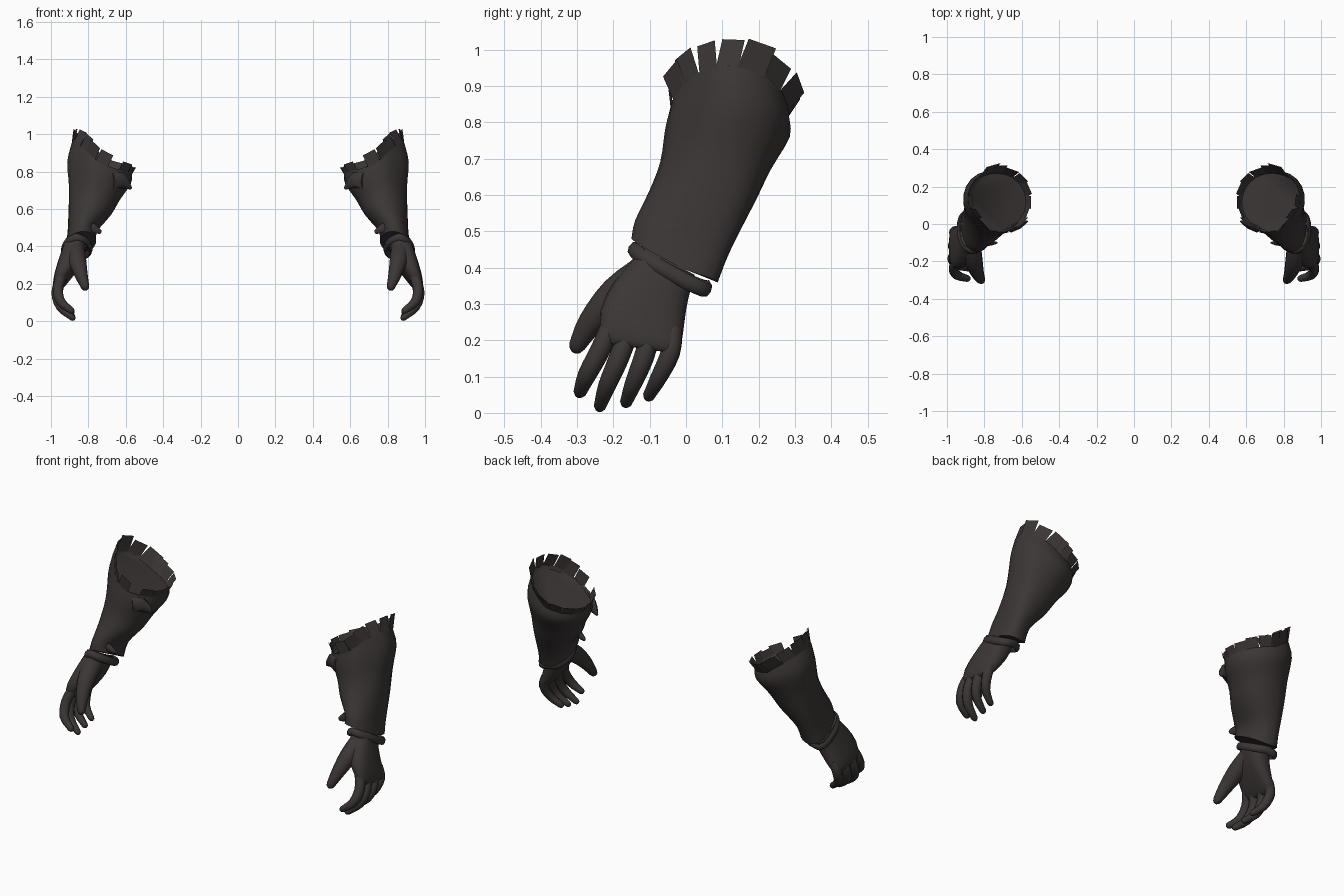
import bpy, bmesh, math, random
from mathutils import Vector

if "Cube" in bpy.data.objects:
    bpy.data.objects.remove(bpy.data.objects["Cube"])

random.seed(4)
leather = bpy.data.materials.new("dark_leather")
leather.diffuse_color = (0.045, 0.037, 0.037, 1)
leather.use_nodes = True
leather.node_tree.nodes["Principled BSDF"].inputs["Base Color"].default_value = leather.diffuse_color


def finish(name, bm, angle=40, recalc=True):
    """Turn a bmesh into a smooth object mirrored to the other arm."""
    if recalc:
        bmesh.ops.recalc_face_normals(bm, faces=bm.faces)
    me = bpy.data.meshes.new(name)
    bm.to_mesh(me)
    bm.free()
    me.materials.append(leather)
    ob = bpy.data.objects.new(name, me)
    bpy.context.collection.objects.link(ob)
    bpy.ops.object.select_all(action='DESELECT')
    ob.select_set(True)
    bpy.context.view_layer.objects.active = ob
    bpy.ops.object.shade_smooth_by_angle(angle=math.radians(angle))
    ob.modifiers.new("other_arm", 'MIRROR').use_mirror_merge = False
    return ob


def spline(rows, steps):
    """Smoothly interpolate rows of numbers."""
    out = []
    for i in range(len(rows) - 1):
        a, b = rows[max(i - 1, 0)], rows[i]
        c, d = rows[i + 1], rows[min(i + 2, len(rows) - 1)]
        for s in range(steps):
            t = s / steps
            out.append([0.5 * (2 * q + (r - p) * t + (2 * p - 5 * q + 4 * r - w) * t * t
                               + (3 * q - p - 3 * r + w) * t ** 3)
                        for p, q, r, w in zip(a, b, c, d)])
    return out + [list(rows[-1])]


def skin(bm, rings, closed=False):
    """Join rings of points with quads and cap the ends."""
    vs = [[bm.verts.new(p) for p in r] for r in rings]
    n = len(vs[0])
    pairs = list(zip(vs, vs[1:])) + ([(vs[-1], vs[0])] if closed else [])
    for a, b in pairs:
        for i in range(n):
            j = (i + 1) % n
            bm.faces.new((a[i], a[j], b[j], b[i]))
    if not closed:
        bm.faces.new(vs[0])
        bm.faces.new(vs[-1])


def bump(a, deg, width=0.5):
    """Soft weight around one direction of a ring."""
    d = (a - math.radians(deg) + math.pi) % (2 * math.pi) - math.pi
    return math.exp(-(d / width) ** 2)


def oval_point(row, a, power=1.0, shaped=False):
    """Row: centre x y z, side radius and its z tilt (outer, inner), depth radius and its z tilt."""
    x, y, z, ux, uo, ui, vy, vz = row
    c = math.copysign(abs(math.cos(a)) ** power, math.cos(a))
    s = math.copysign(abs(math.sin(a)) ** power, math.sin(a))
    k = 1
    if shaped:  # full outer back corner low down, flatter outer front high up
        h = min(max((z - 0.5) / 0.25, 0), 1)
        k += (0.30 - 0.25 * h) * bump(a, 45) - 0.14 * h * bump(a, -42)
    return Vector((x + k * ux * c, y + k * vy * s, z + (uo if c > 0 else ui) * c + vz * s))


def oval(row, n=24, power=1.0, shaped=False):
    return [oval_point(row, 2 * math.pi * i / n, power, shaped) for i in range(n)]


def tube(bm, rows, n=10, steps=3):
    """Round-tipped finger along rows of x y z radius."""
    path = spline(rows, steps)
    cs = [Vector(p[:3]) for p in path]
    end = (cs[-1] - cs[-2]).normalized()
    r = path[-1][3]
    cs += [cs[-1] + end * r * 0.55, cs[-1] + end * r * 0.85]
    rad = [p[3] for p in path] + [r * 0.75, r * 0.35]
    rings = []
    for k, c in enumerate(cs):
        d = (cs[min(k + 1, len(cs) - 1)] - cs[max(k - 1, 0)]).normalized()
        u = d.cross(Vector((1, 0.2, 0.1))).normalized()
        v = d.cross(u)
        rings.append([c + rad[k] * (u * math.cos(2 * math.pi * i / n)
                                    + v * math.sin(2 * math.pi * i / n)) for i in range(n)])
    skin(bm, rings)


# Flared sleeve with a shallow hollow top
rim = (0.728, 0.118, 0.828, 0.162, 0.128, 0.045, 0.163, -0.010)
sleeve_rows = [
    (0.838, -0.035, 0.42, 0.080, -0.01, -0.01, 0.115, -0.06),
    (0.828, -0.012, 0.49, 0.078, 0.00, 0.00, 0.128, -0.04),
    (0.790, 0.040, 0.59, 0.112, 0.02, 0.02, 0.142, -0.02),
    (0.767, 0.080, 0.68, 0.136, 0.04, 0.03, 0.152, -0.01),
    (0.745, 0.113, 0.77, 0.170, 0.08, 0.04, 0.172, -0.01),
    rim]
inside = [(0.730, 0.117, 0.815, 0.153, 0.115, 0.042, 0.153, -0.010)]
bm = bmesh.new()
skin(bm, [oval(r, shaped=True) for r in spline(sleeve_rows, 3) + inside])
finish("sleeve", bm, 50)

# Ragged flat strips around the sleeve opening, standing square to its edge
bm = bmesh.new()
count = 16
centre = Vector(rim[:3])
for k in range(count):
    a = 2 * math.pi * (k + random.uniform(-0.15, 0.15)) / count
    if abs(a - math.radians(250)) < 0.2:
        continue
    w = random.uniform(0.19, 0.24)
    p, q = (oval_point(rim, a + e, shaped=True) for e in (-w, w))
    out = (p + q) / 2 - centre
    out.z = 0
    out.normalize()
    outer = 0.5 + 0.5 * math.cos(a)
    h = 0.045 + 0.035 * outer + random.uniform(-0.008, 0.008)
    lean = 0.45 - 0.7 * outer + 0.35 * max(0, math.sin(a)) + random.uniform(-0.1, 0.15)
    up = Vector((0, 0, 1)) + out * lean
    t = (q - p).normalized()
    t = (t + 0.15 * random.uniform(-1, 1) * up).normalized()
    up = (up - t * up.dot(t)).normalized()
    bm.faces.new([bm.verts.new(v) for v in
                  (p - up * 0.012, q - up * 0.012, q + up * h, p + up * h)])
finish("ragged_trim", bm, 20, recalc=False)

# Rolled band at the wrist
bm = bmesh.new()
rings = []
up = Vector((0, 0.47, 0.88))
for i in range(28):
    a = 2 * math.pi * i / 28
    d = Vector((0.070 * math.cos(a), 0.098 * math.sin(a),
                -0.052 * math.sin(a) - 0.012 * abs(math.cos(a)))) * (1 + 0.27 * bump(a, 45))
    o = d.normalized()
    c = Vector((0.861, -0.047, 0.400)) + d
    rings.append([c + 0.014 * o * math.cos(2 * math.pi * j / 8)
                  + 0.021 * up * math.sin(2 * math.pi * j / 8) for j in range(8)])
skin(bm, rings, closed=True)
finish("wrist_band", bm, 60)

# Palm
palm_rows = [
    (0.865, -0.050, 0.42, 0.062, 0, 0, 0.074, -0.04),
    (0.875, -0.065, 0.385, 0.062, 0, 0, 0.078, -0.043),
    (0.898, -0.100, 0.32, 0.062, 0, 0, 0.100, -0.038),
    (0.932, -0.122, 0.25, 0.049, 0, 0, 0.114, -0.03),
    (0.957, -0.125, 0.195, 0.033, 0, 0, 0.108, -0.018),
    (0.962, -0.128, 0.178, 0.018, 0, 0, 0.095, -0.014)]
bm = bmesh.new()
skin(bm, [oval(r, 20, 0.75) for r in spline(palm_rows, 2)])
finish("palm", bm, 60)

# Curled fingers and thumb
digits = {
    "index_finger": [(0.942, -0.205, 0.245, 0.028), (0.963, -0.235, 0.175, 0.028),
                     (0.948, -0.272, 0.105, 0.026), (0.890, -0.292, 0.057, 0.018)],
    "middle_finger": [(0.948, -0.155, 0.230, 0.028), (0.970, -0.185, 0.150, 0.028),
                      (0.948, -0.217, 0.075, 0.025), (0.884, -0.237, 0.018, 0.017)],
    "ring_finger": [(0.948, -0.095, 0.225, 0.028), (0.968, -0.117, 0.150, 0.028),
                    (0.948, -0.145, 0.080, 0.024), (0.888, -0.165, 0.029, 0.017)],
    "little_finger": [(0.942, -0.035, 0.230, 0.026), (0.962, -0.043, 0.165, 0.027),
                      (0.943, -0.076, 0.095, 0.023), (0.890, -0.102, 0.047, 0.017)],
    "thumb": [(0.872, -0.105, 0.385, 0.054), (0.859, -0.190, 0.325, 0.050),
              (0.838, -0.262, 0.248, 0.036), (0.817, -0.300, 0.184, 0.023)]}
for name, rows in digits.items():
    bm = bmesh.new()
    tube(bm, rows)
    finish(name, bm, 60)

# Flattened pointed tabs on the inner front of the sleeve
for name, mid, rows in (
        ("upper_tab", -0.005, [(0.685, -0.030, 0.755, 0.058), (0.630, 0.000, 0.755, 0.046),
                               (0.578, 0.028, 0.715, 0.012)]),
        ("lower_tab", -0.095, [(0.815, -0.090, 0.515, 0.038), (0.780, -0.110, 0.500, 0.028),
                               (0.742, -0.105, 0.480, 0.014)])):
    bm = bmesh.new()
    tube(bm, rows, 8, 2)
    for v in bm.verts:
        v.co.y = mid + (v.co.y - mid) * 0.55
    finish(name, bm, 45)
